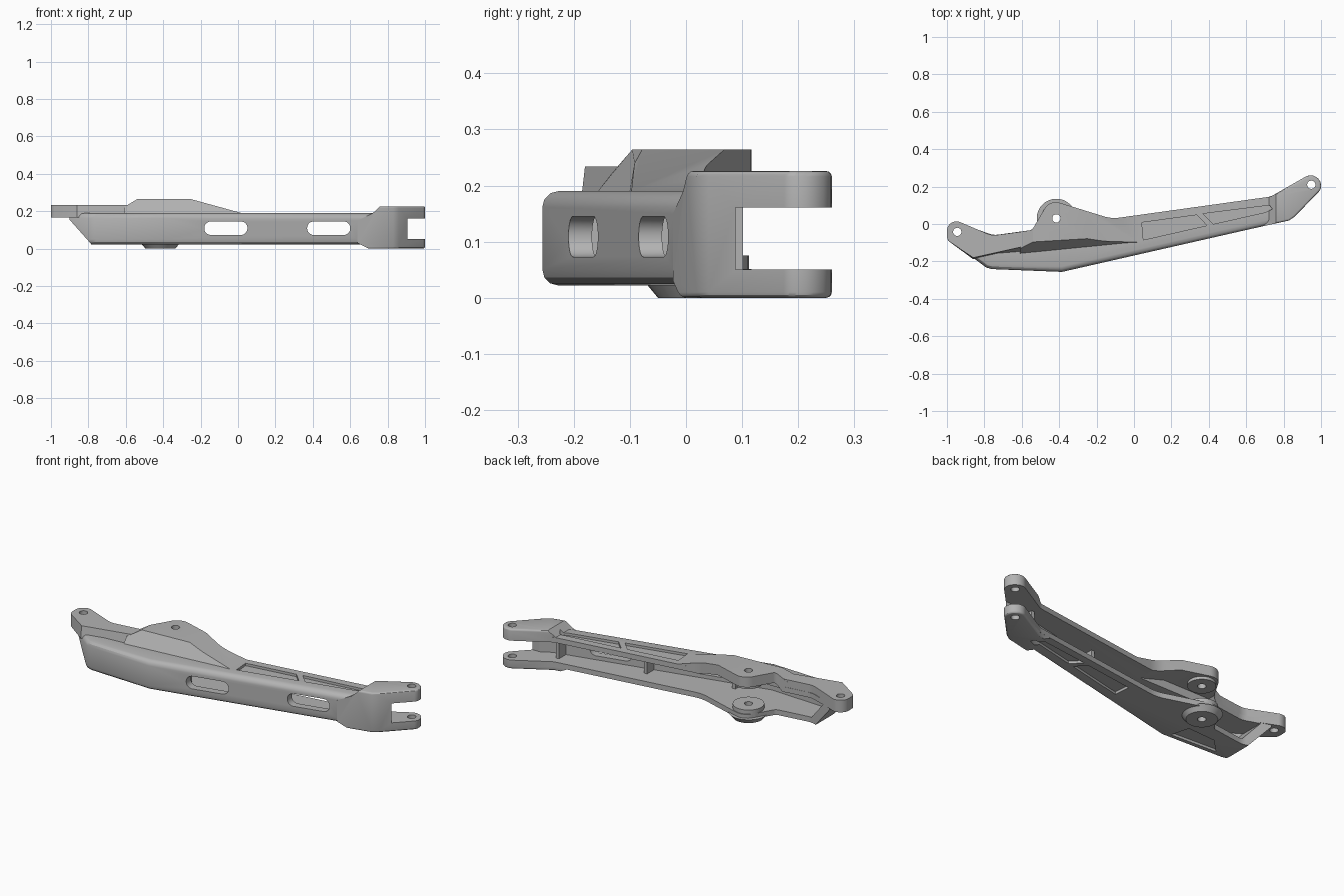
import bpy, bmesh, math
from mathutils import Vector

if "Cube" in bpy.data.objects:
    bpy.data.objects.remove(bpy.data.objects["Cube"], do_unlink=True)

grey = bpy.data.materials.new("cast_grey")
grey.use_nodes = True
COLOUR = (0.45, 0.45, 0.45, 1)
grey.diffuse_color = COLOUR
grey.node_tree.nodes["Principled BSDF"].inputs["Base Color"].default_value = COLOUR


def rounded(points, steps=7):
    """Fillet every corner given as (x, y, radius)."""
    out = []
    for i, p in enumerate(points):
        c = Vector(p[:2])
        if len(p) < 3:
            out.append(c)
            continue
        a = (Vector(points[i - 1][:2]) - c).normalized()
        b = (Vector(points[(i + 1) % len(points)][:2]) - c).normalized()
        half = a.angle(b) / 2
        centre = c + (a + b).normalized() * p[2] / math.sin(half)
        start = c + a * p[2] / math.tan(half) - centre
        end = c + b * p[2] / math.tan(half) - centre
        for k in range(steps + 1):
            t = k / steps
            out.append(centre + start.lerp(end, t).normalized() * p[2])
    return out


def loft(name, low, high, z0, z1, bevel=0, facing=None, segments=3):
    """Solid between two matching outlines, with optional rounded rims."""
    bm = bmesh.new()
    rings = [[bm.verts.new((p.x, p.y, z)) for p in rounded(pts)]
             for pts, z in ((low, z0), (high, z1))]
    bm.faces.new(rings[0][::-1])
    bm.faces.new(rings[1])
    n = len(rings[0])
    for i in range(n):
        j = (i + 1) % n
        bm.faces.new((rings[0][i], rings[0][j], rings[1][j], rings[1][i]))
    bmesh.ops.recalc_face_normals(bm, faces=bm.faces[:])
    if bevel:
        rim = [e for e in bm.edges if abs(e.verts[0].co.z - e.verts[1].co.z) < 1e-5
               and (facing is None or min(f.normal.y for f in e.link_faces) < facing)]
        bmesh.ops.bevel(bm, geom=rim, offset=bevel, segments=segments, profile=0.5,
                        affect='EDGES', clamp_overlap=True)
    mesh = bpy.data.meshes.new(name)
    bm.to_mesh(mesh)
    bm.free()
    ob = bpy.data.objects.new(name, mesh)
    bpy.context.collection.objects.link(ob)
    mesh.materials.append(grey)
    return ob


def plate(name, pts, z0, z1, **kw):
    return loft(name, pts, pts, z0, z1, **kw)


def side_profile(name, pts, y0=-0.5, y1=0.5):
    """Outline in x and z, extruded along y."""
    ob = plate(name, pts, -y1, -y0)
    for v in ob.data.vertices:
        v.co = (v.co.x, -v.co.z, v.co.y)
    return ob


def disc(name, x, y, r0, r1, z0, z1, n=32):
    ring = [[(x + r * math.cos(i * math.tau / n), y + r * math.sin(i * math.tau / n))
             for i in range(n)] for r in (r0, r1)]
    return loft(name, ring[0], ring[1], z0, z1)


def combine(target, tool, how):
    mod = target.modifiers.new(how, 'BOOLEAN')
    mod.operation, mod.object, mod.solver = how, tool, 'EXACT'
    graph = bpy.context.evaluated_depsgraph_get()
    mesh = bpy.data.meshes.new_from_object(target.evaluated_get(graph))
    target.modifiers.clear()
    target.data = mesh
    bpy.data.objects.remove(tool, do_unlink=True)
    return target


ARM_LUG, MID_LUG, FORK_PIN = (-0.945, -0.042), (-0.415, 0.03), (0.948, 0.21)
lug_edge = [(-0.12, 0.028, 0.2), (-0.45, 0.13, 0.07), (-0.545, -0.032, 0.03)]

# Main beam with rounded front edges
arm = plate("channel_arm", [(-0.9, -0.15), (-0.79, -0.233), (-0.76, -0.241), (-0.385, -0.256),
                            (0.82, 0.018), (0.8, 0.17), (0.72, 0.145)] + lug_edge +
            [(-0.75, -0.06, 0.1), (-0.9, -0.008)], 0.022, 0.19, bevel=0.028, facing=-0.5)

# Raised deck running into the end lug
rear = [(-0.5, -0.028), (-0.76, -0.062, 0.1), (-1, 0.04, 0.05), (-1, -0.085, 0.04)]
deck = loft("deck", rear + [(-0.86, -0.188), (-0.5, -0.16)],
            rear + [(-0.86, -0.18), (-0.5, -0.1)], 0.165, 0.234)
combine(arm, deck, 'UNION')

# Raised plateau around the middle lug
back = [(0.04, 0.05)] + lug_edge + [(-0.62, -0.043)]
plateau = loft("plateau", back + [(-0.62, -0.165), (0.04, -0.1)],
               back + [(-0.62, -0.1), (0.04, -0.06)], 0.18, 0.265)
combine(plateau, side_profile("slopes", [(-0.61, 0.1), (-0.61, 0.222), (-0.54, 0.264),
        (-0.25, 0.264), (0.03, 0.187), (0.03, 0.1)]), 'INTERSECT')
combine(arm, plateau, 'UNION')

# Thick fork end
fork = plate("fork", [(0.6, -0.032), (0.83, 0.019), (0.86, 0.04), (1, 0.185, 0.04),
                      (1, 0.3, 0.055), (0.73, 0.146), (0.6, 0.128)], 0, 0.226, bevel=0.01)
combine(fork, side_profile("fork_slopes", [(0.64, 0.03), (0.72, -0.01), (1.1, -0.01),
        (1.1, 0.3), (0.84, 0.3), (0.72, 0.189), (0.64, 0.15)]), 'INTERSECT')
combine(arm, fork, 'UNION')

# Sloped underside at the end lug
combine(arm, side_profile("end_slope", [(-1.2, -0.1), (-0.7, -0.1), (-0.79, 0.03),
        (-0.91, 0.165), (-1.2, 0.165)]), 'DIFFERENCE')

# Hollow channel, open at the back and through the fork
hollow = plate("hollow", [(-0.95, -0.1), (-0.79, -0.195), (-0.39, -0.215), (0.8, 0.055),
                          (0.86, 0.088, 0.02), (1.2, 0.088), (1.2, 0.5), (-0.95, 0.5)], -0.1, 0.4)
combine(hollow, side_profile("hollow_slopes", [(-0.75, 0.052), (1.2, 0.05), (1.2, 0.161),
        (-0.845, 0.161)], -0.6, 0.6), 'INTERSECT')
combine(arm, hollow, 'DIFFERENCE')
upper = side_profile("plateau_hollow", [(-0.6, 0.14), (-0.02, 0.14), (-0.25, 0.206),
                                        (-0.54, 0.206)], -0.065, 0.3)
combine(arm, upper, 'DIFFERENCE')

# Slotted windows through the front wall
for x0, x1, y in ((-0.18, 0.05, -0.16), (0.37, 0.6, -0.04)):
    slot = [(x0, 0.073, 0.034), (x1, 0.073, 0.034), (x1, 0.145, 0.034), (x0, 0.145, 0.034)]
    combine(arm, side_profile("window", slot, y - 0.2, y + 0.16), 'DIFFERENCE')

# Shallow pockets in the top and bottom flanges
pockets = [[(0.05, -0.085), (0.39, -0.008), (0.335, 0.048), (0.042, 0.008)],
           [(0.425, 0), (0.7, 0.062), (0.74, 0.08), (0.725, 0.1), (0.37, 0.055)]]
for pts in pockets:
    combine(arm, plate("top_pocket", pts, 0.176, 0.3), 'DIFFERENCE')
for pts in pockets + [[(-0.7, -0.2), (-0.42, -0.215), (-0.45, -0.11), (-0.62, -0.12)]]:
    combine(arm, plate("bottom_pocket", pts, -0.1, 0.036), 'DIFFERENCE')

# Round bosses on the middle lugs
combine(arm, disc("lower_boss", *MID_LUG, 0.082, 0.082, 0.02, 0.075), 'UNION')
combine(arm, disc("lower_boss_foot", *MID_LUG, 0.08, 0.105, 0, 0.03), 'UNION')
combine(arm, disc("upper_boss", *MID_LUG, 0.072, 0.072, 0.19, 0.25), 'UNION')

# Inner stiffening ribs
for x in (0.74, 0.26, -0.22):
    y = -0.215 + (x + 0.39) * 0.227
    rib = [(x - 0.01, y - 0.01), (x + 0.01, y - 0.01), (x + 0.01, y + 0.06), (x - 0.01, y + 0.06)]
    combine(arm, plate("rib", rib, 0.045, 0.17), 'UNION')

# Pin holes
for pin in (ARM_LUG, MID_LUG, FORK_PIN):
    combine(arm, disc("pin_hole", *pin, 0.022, 0.022, -0.1, 0.4), 'DIFFERENCE')

bpy.ops.object.select_all(action='DESELECT')
arm.select_set(True)
bpy.context.view_layer.objects.active = arm
bpy.ops.object.shade_smooth_by_angle(angle=math.radians(30))
